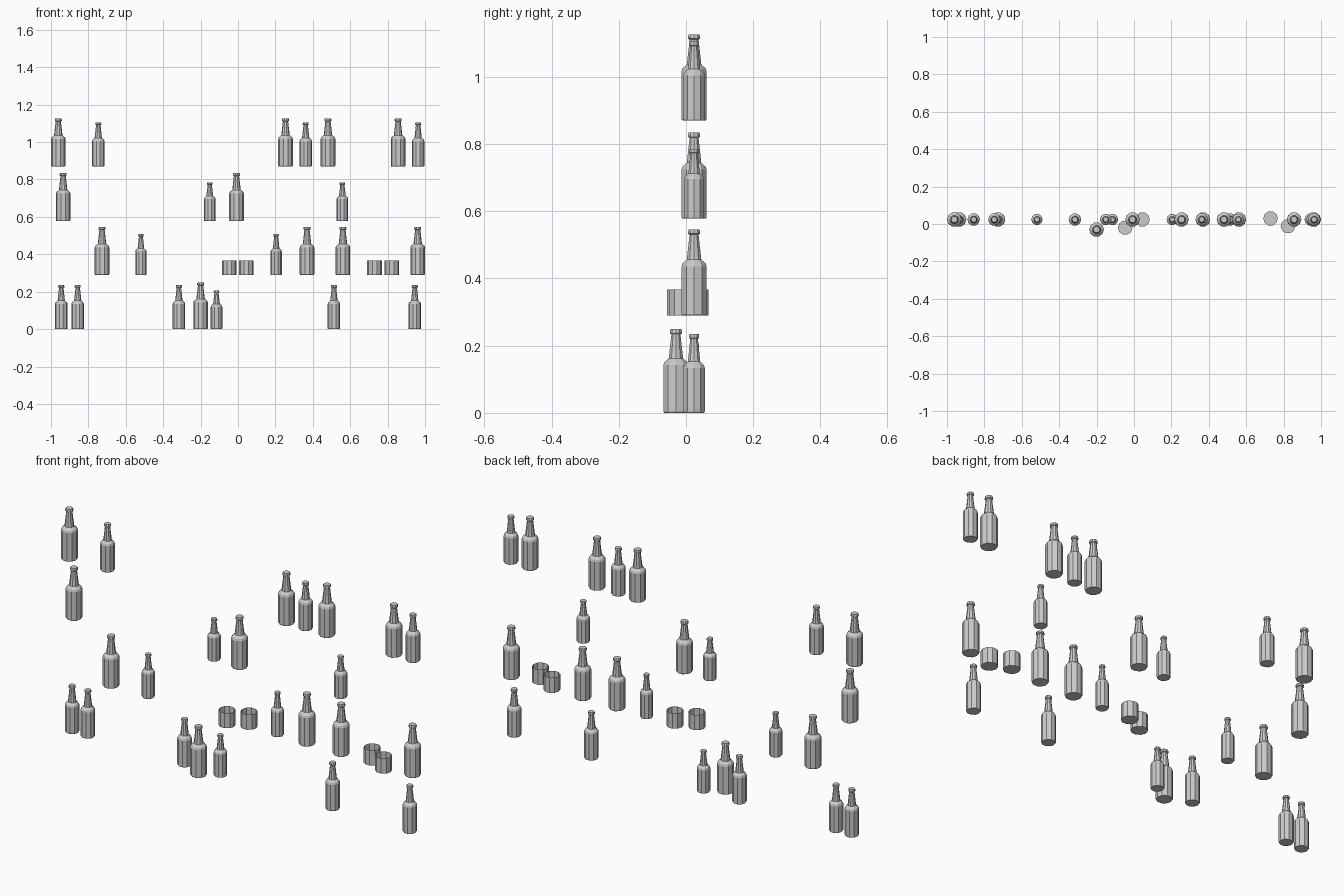
import bpy, bmesh
from math import cos, sin, tau

if "Cube" in bpy.data.objects:
    bpy.data.objects.remove(bpy.data.objects["Cube"])

SIDES = 10


def lathe(name, profile, loc, cap_top=True):
    """Spin a (radius, height) profile into a flat-shaded ten-sided shell."""
    bm = bmesh.new()
    rings = [[bm.verts.new((r * cos(tau * i / SIDES), r * sin(tau * i / SIDES), z))
              for i in range(SIDES)] for r, z in profile]
    for a, b in zip(rings, rings[1:]):
        for i in range(SIDES):
            j = (i + 1) % SIDES
            bm.faces.new((a[i], a[j], b[j], b[i]))
    bm.faces.new(rings[0][::-1])
    if cap_top:
        bm.faces.new(rings[-1])
    mesh = bpy.data.meshes.new(name)
    bm.to_mesh(mesh)
    bm.free()
    ob = bpy.data.objects.new(name, mesh)
    ob.location = loc
    bpy.context.collection.objects.link(ob)
    return ob


# bottle outline as fractions of radius and height: base, body, shoulder, neck, lip
BOTTLE = [(0.93, 0), (1, 0.015), (1, 0.57), (0.93, 0.605), (0.58, 0.65),
          (0.37, 0.925), (0.37, 0.94), (0.48, 0.95), (0.48, 0.975), (0.44, 1)]

# bottle sizes: radius, height
SIZES = {
    "large": (0.039, 0.256),
    "stout": (0.039, 0.249),
    "medium": (0.0335, 0.235),
    "small": (0.031, 0.207),
    "slim": (0.030, 0.218),
}

# shelf rows: base height, then size -> x positions
ROWS = [
    (0.0, {"medium": (-0.945, -0.857, -0.316, 0.513, 0.945),
           "stout": (-0.2,), "small": (-0.115,)}),
    (0.29, {"large": (-0.727, 0.369, 0.561, 0.961), "slim": (-0.519, 0.204)}),
    (0.578, {"large": (-0.935, -0.008), "small": (-0.151, 0.558)}),
    (0.87, {"large": (-0.961, 0.254, 0.481, 0.856),
            "medium": (-0.747, 0.362, 0.963)}),
]

for z, group in ROWS:
    for size, xs in group.items():
        r, h = SIZES[size]
        y = -0.03 if size == "stout" else 0.024   # one bottle stands forward
        for x in xs:
            lathe(size + "_bottle", [(a * r, b * h) for a, b in BOTTLE], (x, y, z))

# open cups on the second shelf
for x, y in [(-0.047, -0.02), (0.045, 0.024), (0.73, 0.03), (0.823, -0.012)]:
    lathe("cup", [(0.039, 0), (0.039, 0.077)], (x, y, 0.29), cap_top=False)
